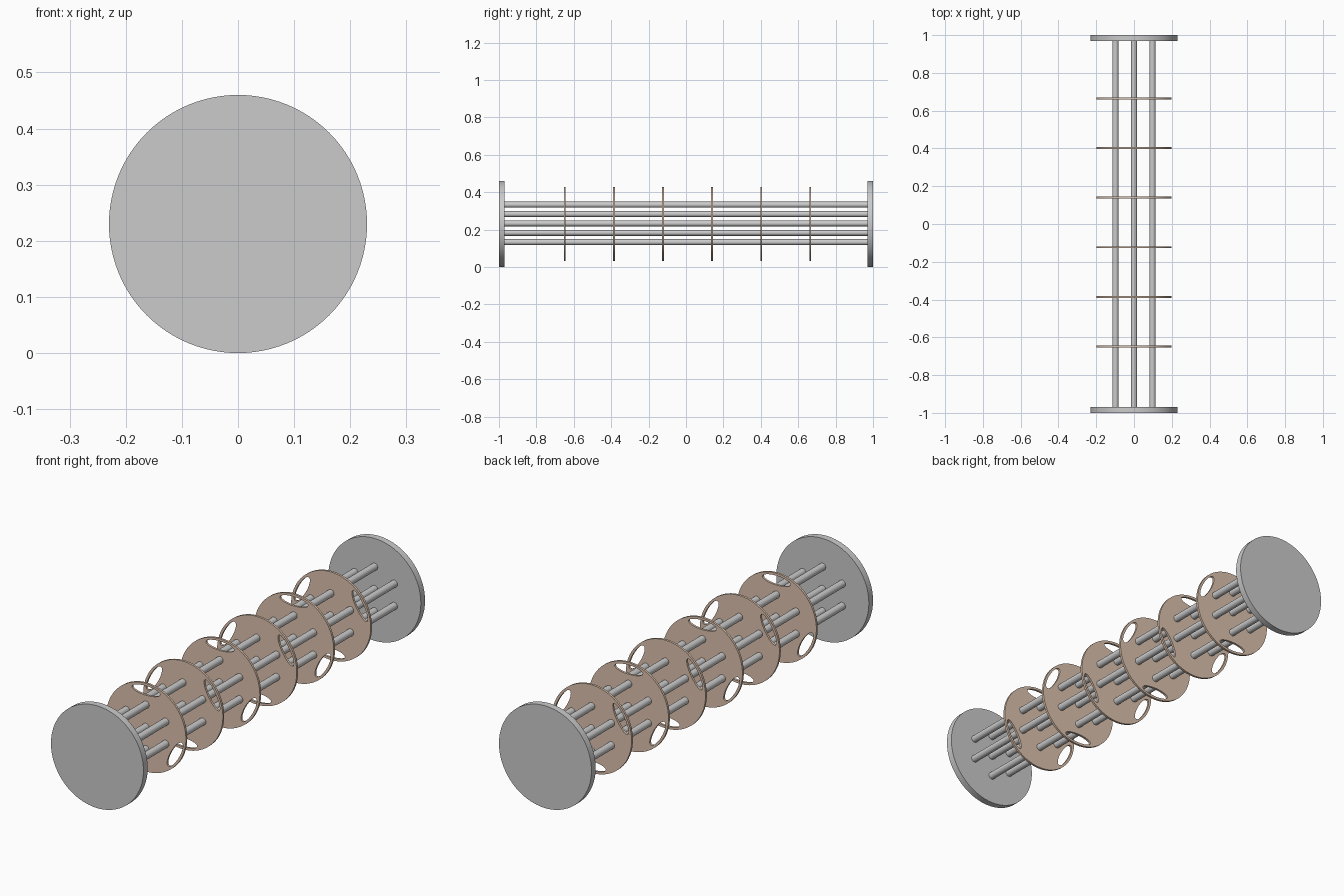
import bpy
import math

if "Cube" in bpy.data.objects:
    bpy.data.objects.remove(bpy.data.objects["Cube"])

CENTRE_Z = 0.23

copper = bpy.data.materials.new("tan_plate")
copper.diffuse_color = (0.72, 0.54, 0.42, 1)
copper.use_nodes = True
copper.node_tree.nodes["Principled BSDF"].inputs["Base Color"].default_value = copper.diffuse_color


def rod(name, x, y, z, radius, length, sides):
    bpy.ops.mesh.primitive_cylinder_add(vertices=sides, radius=radius, depth=length,
                                        location=(x, y, z), rotation=(math.pi / 2, 0, 0))
    ob = bpy.context.object
    ob.name = name
    bpy.ops.object.shade_smooth_by_angle(angle=math.radians(40))
    return ob


def ellipse(cx, cy, a, b, turn, n):
    pts = []
    for i in range(n):
        t = 2 * math.pi * i / n
        u, v = a * math.cos(t), b * math.sin(t)
        pts.append((cx + u * math.cos(turn) - v * math.sin(turn),
                    cy + u * math.sin(turn) + v * math.cos(turn)))
    return pts


def plate(name, y, first_angle):
    # Round plate with three slots near the rim
    loops = [ellipse(0, 0, 0.198, 0.198, 0, 96)]
    for k in range(3):
        a = math.radians(first_angle + 120 * k)
        loops.append(ellipse(0.166 * math.cos(a), 0.166 * math.sin(a),
                             0.07, 0.021, a + math.pi / 2, 40))
    curve = bpy.data.curves.new(name, 'CURVE')
    curve.dimensions = '2D'
    curve.fill_mode = 'BOTH'
    curve.extrude = 0.005
    for pts in loops:
        s = curve.splines.new('POLY')
        s.points.add(len(pts) - 1)
        for p, (px, py) in zip(s.points, pts):
            p.co = (px, py, 0, 1)
        s.use_cyclic_u = True
    ob = bpy.data.objects.new(name, curve)
    bpy.context.collection.objects.link(ob)
    ob.location = (0, y, CENTRE_Z)
    ob.rotation_euler = (math.pi / 2, 0, 0)
    bpy.ops.object.select_all(action='DESELECT')
    ob.select_set(True)
    bpy.context.view_layer.objects.active = ob
    bpy.ops.object.convert(target='MESH')
    ob = bpy.context.object
    ob.data.materials.clear()
    ob.data.materials.append(copper)
    bpy.ops.object.shade_smooth_by_angle(angle=math.radians(40))


# End caps
for name, y in (("front_end_cap", -0.985), ("back_end_cap", 0.985)):
    rod(name, 0, y, CENTRE_Z, 0.23, 0.03, 96)

# Seven long tubes in a staggered bundle
tubes = [(0, 0), (0, 0.1), (0, -0.1)]
tubes += [(sx * 0.098, sz * 0.05) for sx in (-1, 1) for sz in (-1, 1)]
for i, (x, z) in enumerate(tubes):
    rod(f"tube_{i + 1}", x, 0, CENTRE_Z + z + 0.003, 0.016, 1.95, 32)

# Slotted plates, alternately turned
for i in range(6):
    plate(f"slotted_plate_{i + 1}", -0.648 + 0.2625 * i, 90 if i % 2 == 0 else 30)
